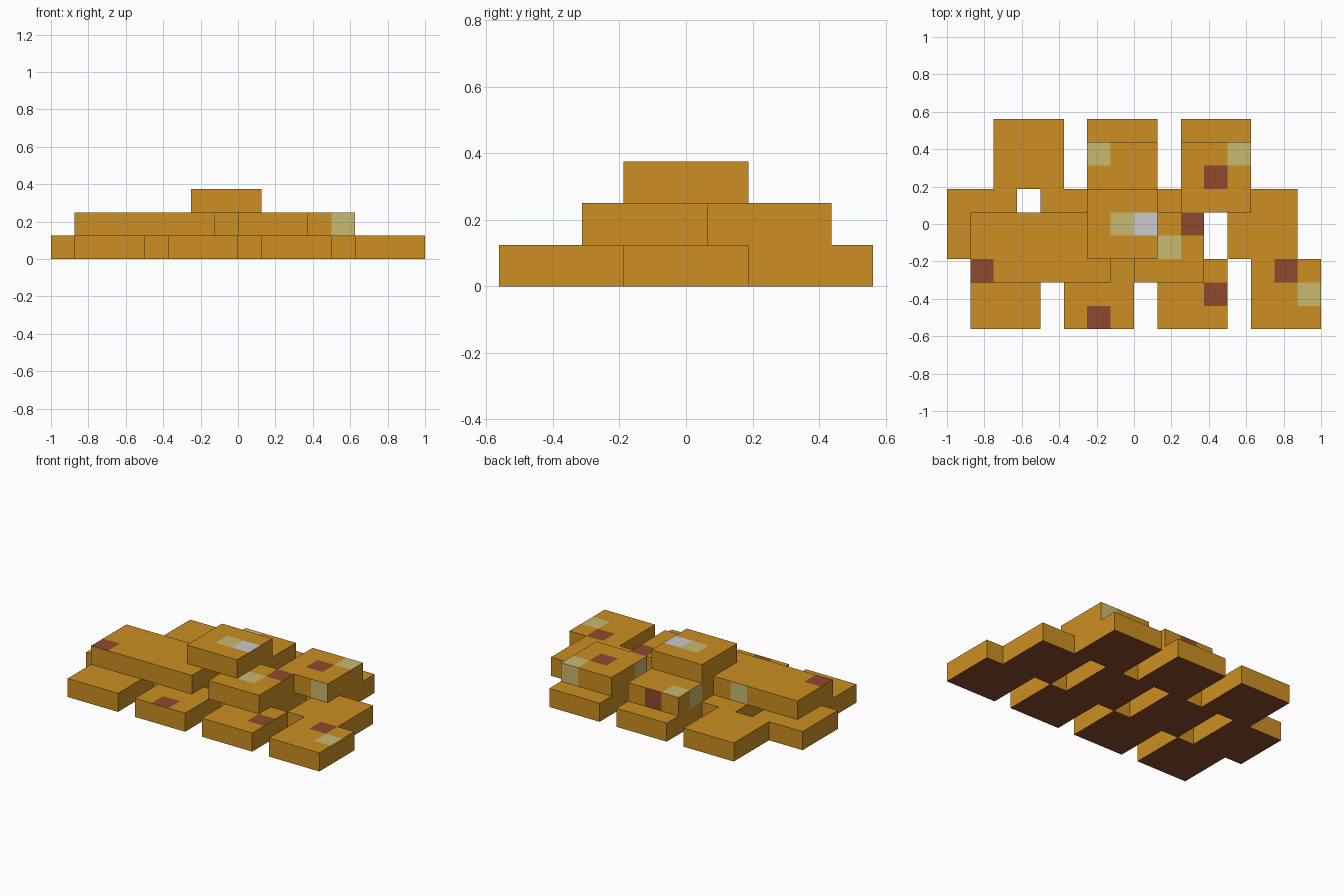
import bpy, bmesh
from mathutils import Vector

if "Cube" in bpy.data.objects:
    bpy.data.objects.remove(bpy.data.objects["Cube"])

U = 0.125  # grid cell; every slab is one cell tall


def linear(c):
    c /= 255
    return c / 12.92 if c <= 0.04045 else ((c + 0.055) / 1.055) ** 2.4


def material(name, rgb):
    m = bpy.data.materials.new(name)
    m.diffuse_color = (*[linear(c) for c in rgb], 1)
    m.use_nodes = True
    m.node_tree.nodes["Principled BSDF"].inputs["Base Color"].default_value = m.diffuse_color
    return m


MATS = [material("golden_orange", (203, 143, 34)), material("red_brown", (142, 74, 46)),
        material("pale_tan", (202, 186, 112)), material("light_grey", (203, 203, 206))]
BROWN, TAN, GREY = 1, 2, 3
SIDES = {"top": Vector((0, 0, 1)), "front": Vector((0, -1, 0)),
         "back": Vector((0, 1, 0)), "left": Vector((-1, 0, 0))}


def slab(name, x, y, layer, cells=3, spots=()):
    """Slab from its low x/y corner; spots are (side, column, row, material)."""
    bm = bmesh.new()
    bmesh.ops.create_cube(bm, size=1)
    size = Vector((cells, 3, 1)) * U
    for v in bm.verts:
        v.co = Vector([(c + 0.5) * s for c, s in zip(v.co, size)])
    # score the faces into square cells
    for axis, count in ((0, cells), (1, 3)):
        normal = Vector((axis == 0, axis == 1, 0))
        for i in range(1, count):
            bmesh.ops.bisect_plane(bm, geom=bm.verts[:] + bm.edges[:] + bm.faces[:],
                                   plane_co=normal * i * U, plane_no=normal)
    bm.normal_update()
    for f in bm.faces:
        c = f.calc_center_median() / U
        if f.normal.z < -0.5:
            f.material_index = BROWN  # dark underside
        for side, col, row, mat in spots:
            if f.normal.dot(SIDES[side]) < 0.9:
                continue
            on_col = side == "left" or int(c.x) == col
            on_row = side in ("front", "back") or int(c.y) == row
            if on_col and on_row:
                f.material_index = mat
    mesh = bpy.data.meshes.new(name)
    bm.to_mesh(mesh)
    bm.free()
    for m in MATS:
        mesh.materials.append(m)
    obj = bpy.data.objects.new(name, mesh)
    obj.location = (x, y, layer * U)
    bpy.context.collection.objects.link(obj)


# Bottom layer: front, middle and back rows
front_spots = [(), [("top", 1, 0, BROWN)], [("top", 2, 1, BROWN)],
               [("top", 1, 2, BROWN), ("top", 2, 1, TAN)]]
for i in range(4):
    slab(f"front_slab_{i + 1}", -0.875 + 0.5 * i, -0.5625, 0, spots=front_spots[i])
    slab(f"middle_slab_{i + 1}", -1 + 0.5 * i, -0.1875, 0)
for i in range(3):
    slab(f"back_slab_{i + 1}", -0.75 + 0.5 * i, 0.1875, 0)

# Second layer
slab("long_upper_slab", -0.875, -0.3125, 1, cells=6,
     spots=[("top", 0, 0, BROWN), ("back", 3, 0, TAN)])
slab("upper_front_slab", 0, -0.3125, 1,
     spots=[("top", 2, 2, BROWN), ("top", 1, 1, TAN)])
slab("upper_back_slab", -0.25, 0.0625, 1,
     spots=[("top", 0, 2, TAN), ("back", 1, 0, BROWN), ("left", 0, 1, TAN)])
slab("upper_right_slab", 0.25, 0.0625, 1,
     spots=[("top", 2, 2, TAN), ("top", 1, 1, BROWN), ("front", 2, 0, TAN),
            ("back", 2, 0, TAN), ("left", 0, 0, TAN)])

# Top slab
slab("top_slab", -0.25, -0.1875, 2, spots=[("top", 1, 1, TAN), ("top", 2, 1, GREY)])
